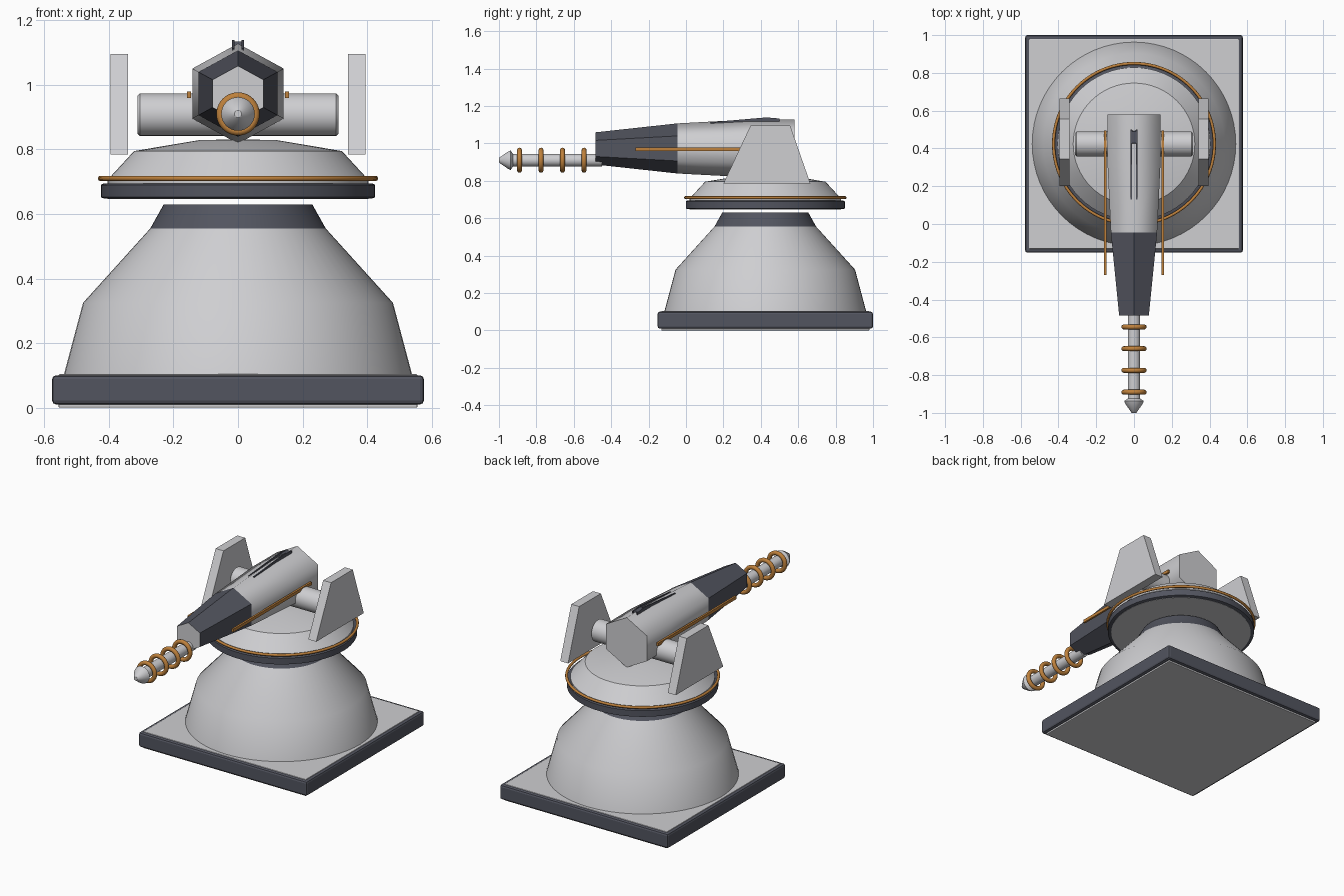
import bpy, bmesh, math
from mathutils import Matrix

if "Cube" in bpy.data.objects:
    bpy.data.objects.remove(bpy.data.objects["Cube"])

CY = 0.424      # centre of the base and turret along y
GUN_Z = 0.973   # axis of the housing
BARREL_Z = 0.91


def material(name, rgb):
    m = bpy.data.materials.new(name)
    m.diffuse_color = (*rgb, 1)
    m.use_nodes = True
    m.node_tree.nodes["Principled BSDF"].inputs["Base Color"].default_value = m.diffuse_color
    return m


LIGHT = material("light grey", (0.62, 0.62, 0.64))
DARK = material("dark slate", (0.085, 0.09, 0.115))
COPPER = material("copper", (0.52, 0.22, 0.045))


def finish(name, bm, mats, angle=None, bevel=0):
    bmesh.ops.recalc_face_normals(bm, faces=bm.faces)
    me = bpy.data.meshes.new(name)
    bm.to_mesh(me)
    bm.free()
    ob = bpy.data.objects.new(name, me)
    bpy.context.collection.objects.link(ob)
    for m in mats:
        me.materials.append(m)
    if bevel:
        mod = ob.modifiers.new("bevel", 'BEVEL')
        mod.width, mod.segments = bevel, 2
    if angle:
        bpy.ops.object.select_all(action='DESELECT')
        ob.select_set(True)
        bpy.context.view_layer.objects.active = ob
        bpy.ops.object.shade_smooth_by_angle(angle=math.radians(angle))
    return ob


def box(name, lo, hi, mat, bevel=0):
    bm = bmesh.new()
    bmesh.ops.create_cube(bm, size=1)
    for v in bm.verts:
        v.co = [a + (c + 0.5) * (b - a) for a, b, c in zip(lo, hi, v.co)]
    return finish(name, bm, [mat], bevel=bevel)


def loft(bm, rings, caps=True):
    rows = [[bm.verts.new(p) for p in ring] for ring in rings]
    n = len(rows[0])
    for a, b in zip(rows, rows[1:]):
        for i in range(n):
            j = (i + 1) % n
            bm.faces.new((a[i], a[j], b[j], b[i]))
    if caps:
        bm.faces.new(rows[0])
        bm.faces.new(rows[-1])


def lathe(name, profile, matrix, mats, n=64, angle=32, dark_above=None):
    """Turn (radius, height) points around local z."""
    bm = bmesh.new()
    loft(bm, [[(r * math.cos(2 * math.pi * i / n), r * math.sin(2 * math.pi * i / n), h)
               for i in range(n)] for r, h in profile])
    if dark_above is not None:
        for f in bm.faces:
            f.material_index = int(f.calc_center_median().z > dark_above)
    bm.transform(matrix)
    return finish(name, bm, mats, angle)


def torus(name, major, minor, matrix, mat, n=64, k=12):
    bm = bmesh.new()
    grid = [[bm.verts.new(((major + minor * math.cos(2 * math.pi * j / k)) * math.cos(2 * math.pi * i / n),
                           (major + minor * math.cos(2 * math.pi * j / k)) * math.sin(2 * math.pi * i / n),
                           minor * math.sin(2 * math.pi * j / k))) for j in range(k)] for i in range(n)]
    for i in range(n):
        for j in range(k):
            a, b = grid[i], grid[(i + 1) % n]
            bm.faces.new((a[j], b[j], b[(j + 1) % k], a[(j + 1) % k]))
    bm.transform(matrix)
    return finish(name, bm, [mat], 60)


def prism(name, outline, x0, x1, mat):
    """Extrude a (y, z) outline along x."""
    bm = bmesh.new()
    loft(bm, [[(x, y, z) for y, z in outline] for x in (x0, x1)])
    return finish(name, bm, [mat])


def hexagon(y, r):
    return [(r * 1.055 * math.sin(a), y, GUN_Z + r * math.cos(a))
            for a in (math.pi / 3 * i for i in range(6))]


upright = Matrix.Translation((0, CY, 0))
forward = Matrix.Translation((0, 0, BARREL_Z)) @ Matrix.Rotation(math.pi / 2, 4, 'X')  # local z -> -y
sideways = Matrix.Translation((0, CY, 0.908)) @ Matrix.Rotation(math.pi / 2, 4, 'Y')

# Square base: slate rim around a pale plate
box("base_rim", (-0.576, CY - 0.576, 0.01), (0.576, CY + 0.576, 0.1), DARK, 0.012)
box("base_plate", (-0.556, CY - 0.556, 0), (0.556, CY + 0.556, 0.104), LIGHT, 0.004)

# Pedestal with dark collar
lathe("pedestal", [(0.54, 0.1), (0.48, 0.325), (0.272, 0.555), (0.23, 0.63)],
      upright, [LIGHT, DARK], dark_above=0.56)

# Floating turret: dark rim, pale cap, copper ring
lathe("turret_rim", [(0.415, 0.648), (0.425, 0.652), (0.425, 0.69), (0.415, 0.695)], upright, [DARK])
lathe("turret_cap", [(0.405, 0.647), (0.405, 0.705), (0.322, 0.795), (0.12, 0.829), (0.02, 0.831)],
      upright, [LIGHT])
torus("turret_ring", 0.426, 0.008, Matrix.Translation((0, CY, 0.71)), COPPER, n=96)

# Axle and side shields
lathe("axle", [(0.058, -0.312), (0.066, -0.304), (0.066, 0.304), (0.058, 0.312)], sideways, [LIGHT], n=32)
for side, s in (("left", -1), ("right", 1)):
    prism("shield_" + side, [(0.2, 0.785), (0.665, 0.785), (0.557, 1.095), (0.345, 1.095)],
          s * 0.341, s * 0.395, LIGHT)
    # Copper rod along the housing
    box("rod_" + side, (s * 0.152 - 0.006, -0.27, 0.96), (s * 0.152 + 0.006, 0.495, 0.979), COPPER)
    # Sight rail on the ridge
    prism("sight_rail_" + side, [(0.13, 1.1), (0.13, 1.113), (0.43, 1.139), (0.5, 1.133), (0.5, 1.11)],
          s * 0.011, s * 0.018, DARK)
prism("sight_block", [(0.42, 1.11), (0.43, 1.134), (0.49, 1.133), (0.5, 1.11)], -0.011, 0.011, DARK)

# Hexagonal housing and dark muzzle with pale front face
bm = bmesh.new()
loft(bm, [hexagon(-0.045, 0.134), hexagon(0.35, 0.155), hexagon(0.58, 0.154)])
finish("housing", bm, [LIGHT], 70)
bm = bmesh.new()
loft(bm, [hexagon(-0.485, 0.086), hexagon(-0.045, 0.134)])
for f in bm.faces:
    f.material_index = int(f.calc_center_median().y < -0.45)
finish("muzzle", bm, [DARK, LIGHT])

# Barrel, pointed tip and copper coils
lathe("barrel", [(0.033, 0.45), (0.033, 0.935)], forward, [LIGHT], n=32)
lathe("barrel_tip", [(0.033, 0.925), (0.052, 0.937), (0.047, 0.95), (0.014, 0.998), (0.011, 1.0)],
      forward, [LIGHT], n=32)
for i in range(4):
    torus(f"coil_{i + 1}", 0.054, 0.013, forward @ Matrix.Translation((0, 0, 0.545 + 0.115 * i)), COPPER, n=40)
